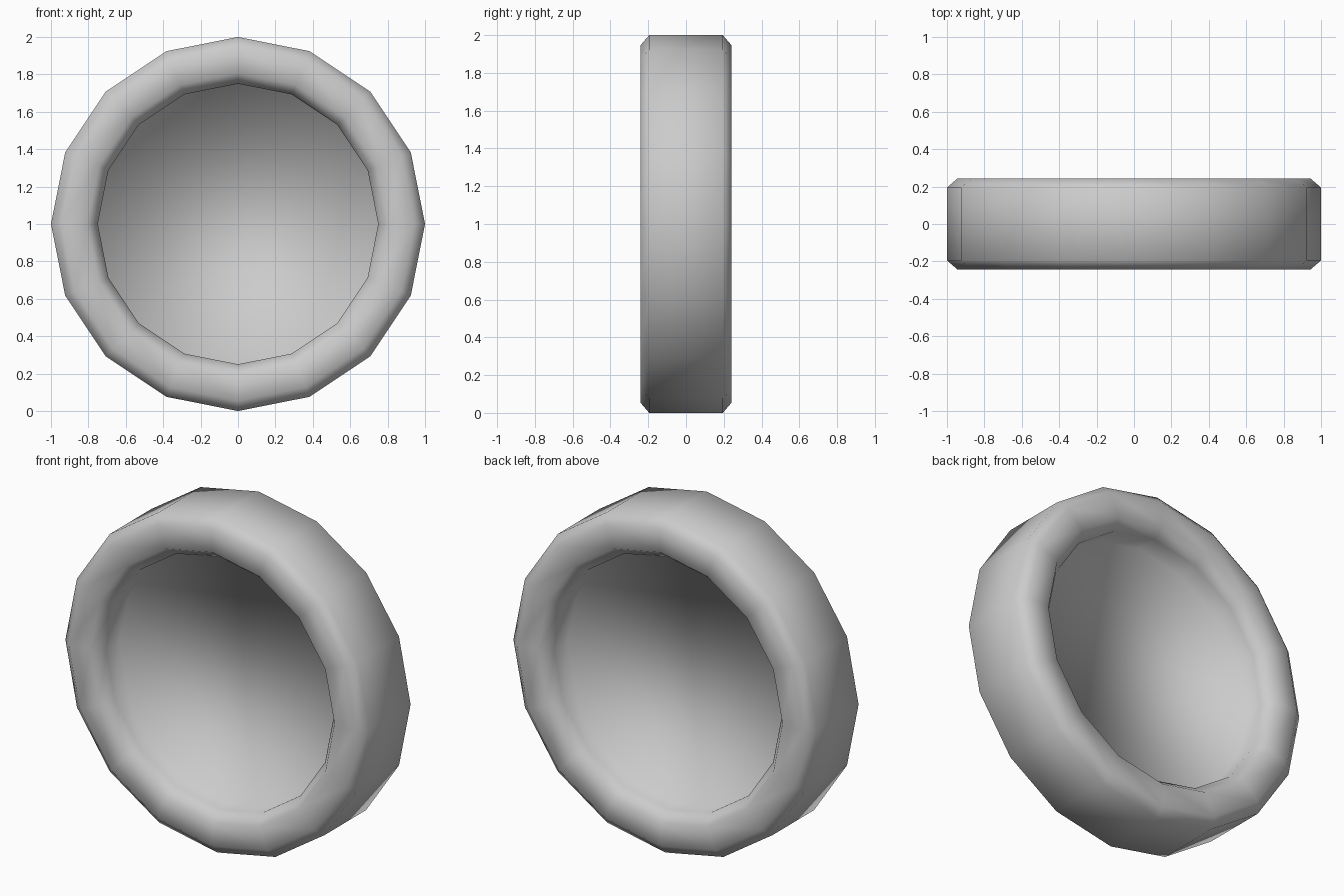
import bpy, bmesh
from math import sin, cos, tau

if "Cube" in bpy.data.objects:
    bpy.data.objects.remove(bpy.data.objects["Cube"])

SIDES = 16

# Half profile from the tread inward: (radius, distance from the middle plane)
half = [(1.0, 0.195), (0.945, 0.242), (0.805, 0.242), (0.75, 0.17), (0.75, 0.04)]
front = [(r, -y) for r, y in reversed(half)]
profile = front + half

# Wheel body: one ring of vertices for every profile point
bm = bmesh.new()
rings = []
for r, y in profile:
    rings.append([bm.verts.new((r * cos(tau * i / SIDES), y, 1 + r * sin(tau * i / SIDES)))
                  for i in range(SIDES)])
for a, b in zip(rings, rings[1:]):
    for i in range(SIDES):
        j = (i + 1) % SIDES
        bm.faces.new((a[i], a[j], b[j], b[i]))

# Recessed discs closing both sides
bm.faces.new(rings[0])
bm.faces.new(rings[-1])
bmesh.ops.recalc_face_normals(bm, faces=bm.faces)
for f in bm.faces:
    f.smooth = True

mesh = bpy.data.meshes.new("wheel")
bm.to_mesh(mesh)
bm.free()
wheel = bpy.data.objects.new("wheel", mesh)
bpy.context.collection.objects.link(wheel)
